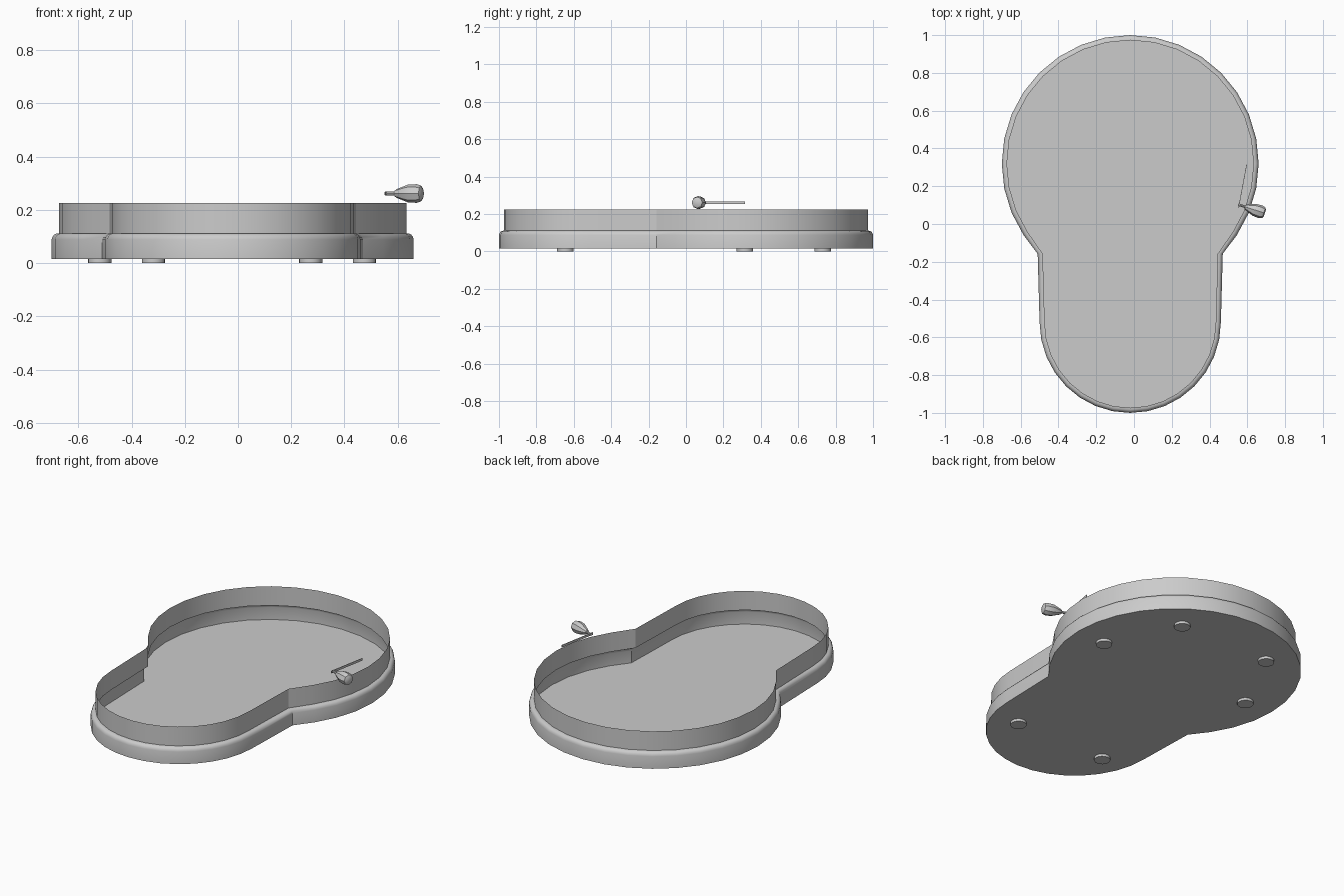
import bpy, bmesh
from math import sin, cos, pi, radians
from mathutils import Vector

cube = bpy.data.objects.get("Cube")
if cube:
    bpy.data.objects.remove(cube, do_unlink=True)

grey = bpy.data.materials.new("plain grey")
grey.use_nodes = True
COLOUR = (0.6, 0.6, 0.6, 1)
grey.diffuse_color = COLOUR
grey.node_tree.nodes["Principled BSDF"].inputs["Base Color"].default_value = COLOUR


def finish(name, bm, angle=30):
    """Turn a bmesh into a shaded, coloured object."""
    bmesh.ops.recalc_face_normals(bm, faces=bm.faces)
    mesh = bpy.data.meshes.new(name)
    bm.to_mesh(mesh)
    bm.free()
    mesh.materials.append(grey)
    obj = bpy.data.objects.new(name, mesh)
    bpy.context.collection.objects.link(obj)
    bpy.ops.object.select_all(action="DESELECT")
    obj.select_set(True)
    bpy.context.view_layer.objects.active = obj
    bpy.ops.object.shade_smooth_by_angle(angle=radians(angle))
    return obj


def bridge(bm, a, b):
    n = len(a)
    for i in range(n):
        j = (i + 1) % n
        bm.faces.new((a[i], a[j], b[j], b[i]))


# Keyhole outline: a large round back and a narrower round front
CX = -0.02
STEP = pi / 16


def outline(inset):
    big, small, neck = 0.68 - inset, 0.48 - inset, 0.49 - inset
    pts = [(CX + big * cos(k * STEP), 0.32 + big * sin(k * STEP)) for k in range(-3, 20)]
    pts.append((CX - neck, -0.158))
    pts += [(CX + small * cos(k * STEP), -0.52 + small * sin(k * STEP)) for k in range(16, 33)]
    pts.append((CX + neck, -0.158))
    return pts


def ring(bm, inset, z):
    return [bm.verts.new((x, y, z)) for x, y in outline(inset)]


def shell(name, profile, floor=False):
    """Stack inset outlines into a thin open shell."""
    bm = bmesh.new()
    rings = [ring(bm, inset, z) for inset, z in profile]
    for a, b in zip(rings, rings[1:]):
        bridge(bm, a, b)
    if floor:
        bm.faces.new(rings[0])
    return finish(name, bm)


# Base tray with rounded shoulder, and the thin upright wall above it
shell("base_tray", [(0, 0.015), (0, 0.088), (0.003, 0.098), (0.009, 0.106),
                    (0.017, 0.11), (0.027, 0.111)], floor=True)
shell("upper_wall", [(0.027, 0.111), (0.027, 0.225)])

# Feet in mirrored pairs
for label, half, y in (("front", 0.295, -0.645), ("middle", 0.4975, 0.315), ("rear", 0.295, 0.73)):
    for side, sign in (("left", 1), ("right", -1)):
        bm = bmesh.new()
        bmesh.ops.create_cone(bm, cap_ends=True, segments=16, radius1=0.044, radius2=0.044, depth=0.015)
        bmesh.ops.translate(bm, verts=bm.verts, vec=(-0.0225 + sign * half, y, 0.0075))
        finish(f"{label}_{side}_foot", bm)


def turned(name, start, axis, profile, sides):
    """Revolve (distance, radius) pairs around a level axis."""
    bm = bmesh.new()
    across, up = Vector((-axis.y, axis.x, 0)), Vector((0, 0, 1))
    rings = []
    for d, r in profile:
        rings.append([bm.verts.new(start + axis * d + r * (across * cos(t) + up * sin(t)))
                      for t in (2 * pi * k / sides for k in range(sides))])
    for a, b in zip(rings, rings[1:]):
        bridge(bm, a, b)
    bm.faces.new(rings[0])
    bm.faces.new(rings[-1])
    return finish(name, bm)


# Crank: spindle, knob and the flat arm beside the wall
pivot = Vector((0.552, 0.103, 0.261))
axis = Vector((0.95, -0.31, 0)).normalized()
turned("crank_spindle", pivot, axis, [(0, 0.007), (0.05, 0.007)], 8)
turned("crank_knob", pivot, axis, [(0.038, 0.01), (0.045, 0.016), (0.09, 0.033), (0.125, 0.035),
                                   (0.142, 0.03), (0.148, 0.018)], 8)

bm = bmesh.new()
lower = [bm.verts.new((x, y, 0.254)) for x, y in
         ((0.552, 0.085), (0.555, 0.085), (0.598, 0.315), (0.595, 0.315))]
upper = [bm.verts.new(v.co + Vector((0, 0, 0.014))) for v in lower]
bridge(bm, lower, upper)
bm.faces.new(lower)
bm.faces.new(upper)
finish("crank_arm", bm)
